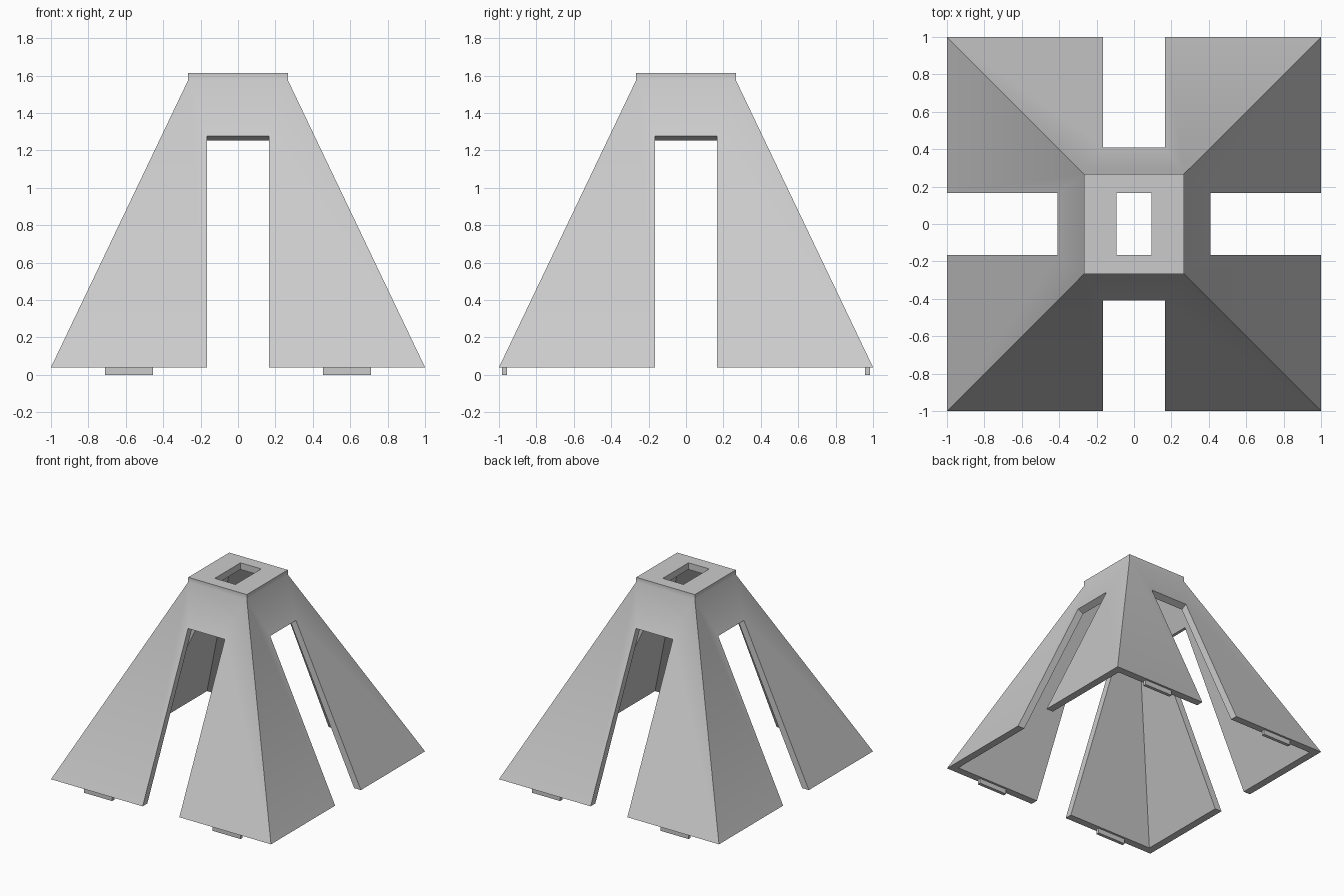
import bpy
import bmesh
import math

old = bpy.data.objects.get("Cube")
if old:
    bpy.data.objects.remove(old, do_unlink=True)

BASE_Z, NECK_Z, TOP_Z = 0.04, 1.577, 1.615
TOP_HALF = 0.266
SLOPE = (1 - TOP_HALF) / (NECK_Z - BASE_Z)   # inward run per unit of height
WALL = 0.061                                 # horizontal wall thickness
CEILING_Z = 1.56
SLOT_HALF = 0.167

grey = bpy.data.materials.new("plain grey")
grey.use_nodes = True
grey.diffuse_color = (0.6, 0.6, 0.6, 1)
grey.node_tree.nodes["Principled BSDF"].inputs["Base Color"].default_value = (0.6, 0.6, 0.6, 1)


def finish(name, bm):
    bmesh.ops.recalc_face_normals(bm, faces=bm.faces)
    mesh = bpy.data.meshes.new(name)
    bm.to_mesh(mesh)
    bm.free()
    mesh.materials.append(grey)
    obj = bpy.data.objects.new(name, mesh)
    bpy.context.collection.objects.link(obj)
    return obj


def ring(bm, hx, hy, z):
    return [bm.verts.new((sx * hx, sy * hy, z))
            for sx, sy in ((-1, -1), (1, -1), (1, 1), (-1, 1))]


# Hollow pyramid: rings run up the outside, through the top hole, down the inside
inner_top = 1 - WALL - (CEILING_Z - BASE_Z) * SLOPE
bm = bmesh.new()
rings = [ring(bm, *r) for r in (
    (1, 1, BASE_Z),
    (TOP_HALF, TOP_HALF, NECK_Z),
    (TOP_HALF, TOP_HALF, TOP_Z),
    (0.094, SLOT_HALF, TOP_Z),
    (0.094, SLOT_HALF, CEILING_Z),
    (inner_top, inner_top, CEILING_Z),
    (1 - WALL, 1 - WALL, BASE_Z))]
for a, b in zip(rings, rings[1:] + rings[:1]):
    for i in range(4):
        j = (i + 1) % 4
        bm.faces.new((a[i], a[j], b[j], b[i]))
shell = finish("pyramid_shell", bm)

# Four slot cutters, each with its top square to the sloping wall
bm = bmesh.new()
slot_y, slot_z = 0.408, 1.275
profile = [(y, slot_z + (y - slot_y) * SLOPE) for y in (0.25, 1.2)]
profile += [(1.2, -0.2), (0.25, -0.2)]
for k in range(4):
    c, s = math.cos(k * math.pi / 2), math.sin(k * math.pi / 2)
    sides = [[bm.verts.new((c * x - s * y, s * x + c * y, z)) for y, z in profile]
             for x in (-SLOT_HALF, SLOT_HALF)]
    for side in sides:
        bm.faces.new(side)
    for i in range(4):
        j = (i + 1) % 4
        bm.faces.new((sides[0][i], sides[0][j], sides[1][j], sides[1][i]))
cutter = finish("slot_cutter", bm)
cutter.hide_render = True

cut = shell.modifiers.new("slots", 'BOOLEAN')
cut.operation = 'DIFFERENCE'
cut.solver = 'EXACT'
cut.object = cutter
bpy.ops.object.select_all(action='DESELECT')
bpy.context.view_layer.objects.active = shell
shell.select_set(True)
bpy.ops.object.modifier_apply(modifier=cut.name)
bpy.data.objects.remove(cutter, do_unlink=True)
bpy.ops.object.shade_smooth_by_angle(angle=math.radians(30))

# Locating tabs under the front and back walls
for y_name, sy in (("front", -1), ("back", 1)):
    for x_name, sx in (("right", -1), ("left", 1)):
        bm = bmesh.new()
        bmesh.ops.create_cube(bm, size=1)
        bmesh.ops.scale(bm, vec=(0.256, 0.027, 0.055), verts=bm.verts)
        bmesh.ops.translate(bm, vec=(sx * 0.583, sy * 0.97, 0.0275), verts=bm.verts)
        finish(f"{y_name}_{x_name}_tab", bm)
